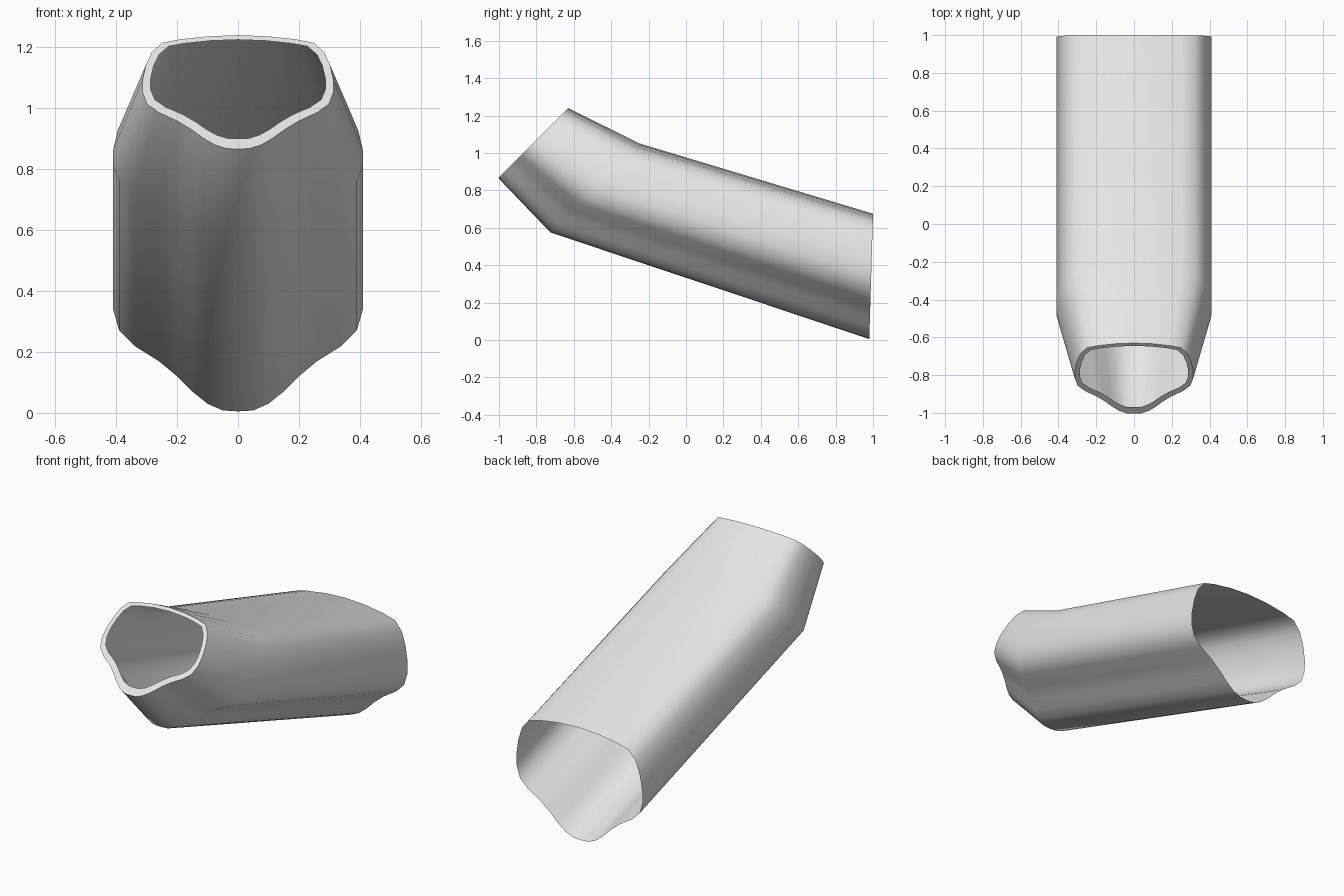
import bpy
import bmesh
import math

cube = bpy.data.objects.get("Cube")
if cube:
    bpy.data.objects.remove(cube, do_unlink=True)

# Plain grey material
grey = bpy.data.materials.new("light grey")
grey.use_nodes = True
colour = (0.8, 0.8, 0.8, 1.0)
grey.diffuse_color = colour
grey.node_tree.nodes["Principled BSDF"].inputs["Base Color"].default_value = colour

# Half cross-section (x, z) at the rear opening, from keel to crown
half = [(0, .005), (.05, .008), (.1, .03), (.15, .07), (.2, .12), (.26, .17),
        (.34, .22), (.39, .27), (.41, .34), (.41, .41), (.395, .5),
        (.37, .575), (.325, .63), (.25, .65), (.13, .668), (0, .675)]
profile = half + [(-x, z) for x, z in half[-2:0:-1]]


def rear(x, z):
    return x, 1 - 0.03 * (0.675 - z), z


def bend(x, z):
    height = 0.575 + 0.71 * (z - 0.005)
    return x, height - 1.30, height


def mouth(x, z):
    height = 0.866 + 0.558 * (z - 0.005)
    return x * 0.765, height - 1.87, height


def mouth_inner(x, z):
    height = 0.9 + 0.485 * (z - 0.005)
    return x * 0.7, height - 1.87, height


# Loft the tube through its bend, then turn the mouth inward as a flat rim
bm = bmesh.new()
rings = [[bm.verts.new(section(x, z)) for x, z in profile]
         for section in (rear, bend, mouth, mouth_inner)]
count = len(profile)
for a, b in zip(rings, rings[1:]):
    for i in range(count):
        j = (i + 1) % count
        bm.faces.new((a[i], a[j], b[j], b[i]))

mesh = bpy.data.meshes.new("bent_tube")
bm.to_mesh(mesh)
bm.free()
mesh.materials.append(grey)
tube = bpy.data.objects.new("bent_tube", mesh)
bpy.context.collection.objects.link(tube)

# Smooth walls, crisp rim
bpy.ops.object.select_all(action='DESELECT')
tube.select_set(True)
bpy.context.view_layer.objects.active = tube
bpy.ops.object.shade_smooth_by_angle(angle=math.radians(50))
